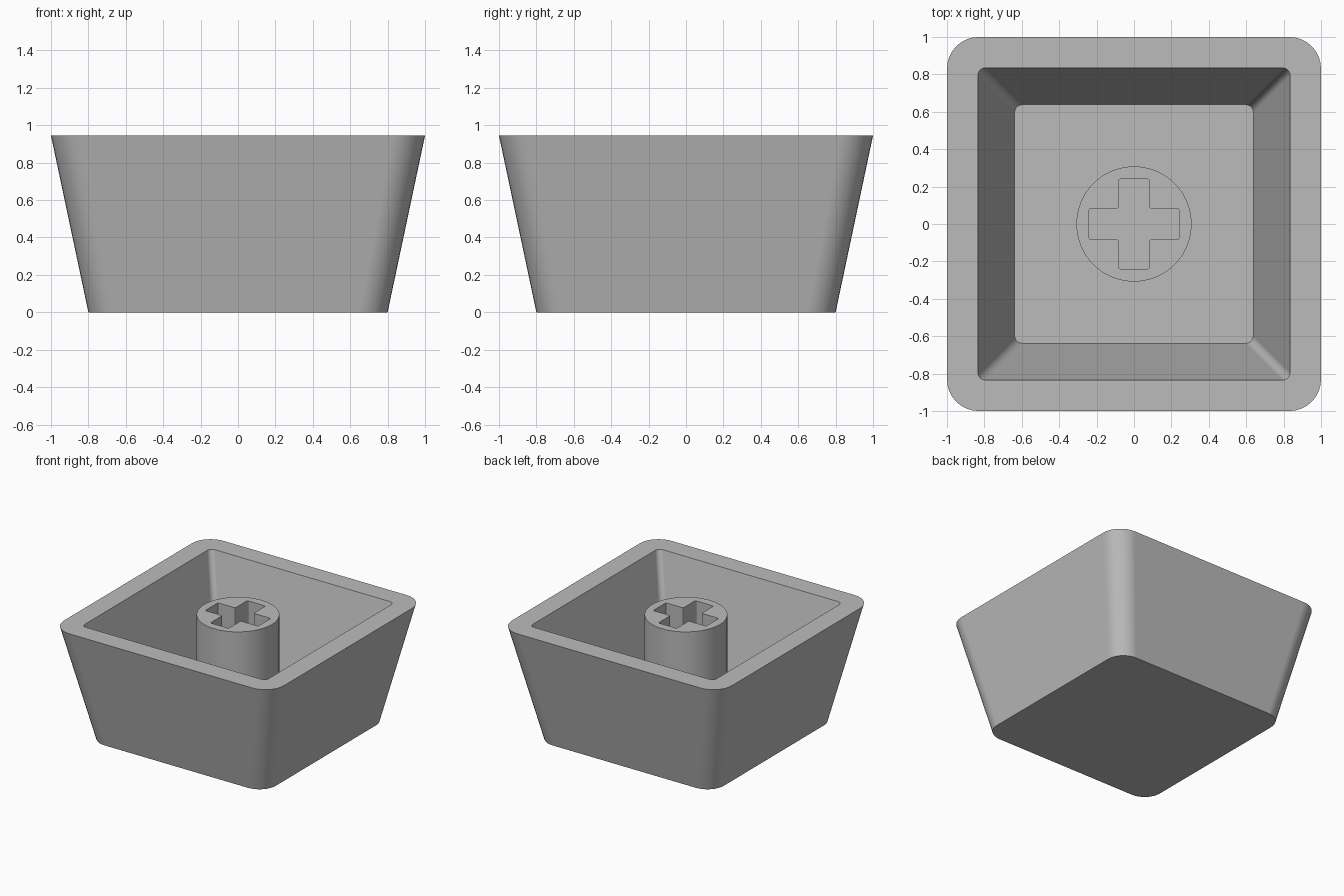
import bpy
import bmesh
from math import sin, cos, pi
from mathutils import Vector

HEIGHT = 0.945
FLOOR = 0.167

if "Cube" in bpy.data.objects:
    bpy.data.objects.remove(bpy.data.objects["Cube"], do_unlink=True)

grey = bpy.data.materials.new("grey plastic")
grey.use_nodes = True
grey.diffuse_color = (0.5, 0.5, 0.5, 1)
grey.node_tree.nodes["Principled BSDF"].inputs["Base Color"].default_value = grey.diffuse_color


def rounded(corners, radius, steps=8):
    """Round every right-angled corner of a closed outline."""
    pts = [Vector(c) for c in corners]
    outline = []
    for i, p in enumerate(pts):
        a = (pts[i - 1] - p).normalized()
        b = (pts[(i + 1) % len(pts)] - p).normalized()
        centre = p + (a + b) * radius
        for k in range(steps + 1):
            t = k / steps * pi / 2
            outline.append(centre - b * radius * cos(t) - a * radius * sin(t))
    return outline


def square(half, radius):
    return rounded([(-half, -half), (half, -half), (half, half), (-half, half)], radius)


def ring(bm, outline, z):
    return [bm.verts.new((p.x, p.y, z)) for p in outline]


def skin(bm, lower, upper):
    n = len(lower)
    for i in range(n):
        j = (i + 1) % n
        bm.faces.new((lower[i], lower[j], upper[j], upper[i]))


def finish(bm, name):
    bmesh.ops.recalc_face_normals(bm, faces=bm.faces)
    mesh = bpy.data.meshes.new(name)
    bm.to_mesh(mesh)
    bm.free()
    mesh.materials.append(grey)
    obj = bpy.data.objects.new(name, mesh)
    bpy.context.collection.objects.link(obj)
    bpy.ops.object.select_all(action='DESELECT')
    obj.select_set(True)
    bpy.context.view_layer.objects.active = obj
    bpy.ops.object.shade_smooth_by_angle(angle=pi / 6)
    weighted = obj.modifiers.new("even shading", 'WEIGHTED_NORMAL')
    weighted.keep_sharp = True


# Tapered hollow shell, open at the top
bm = bmesh.new()
rings = [ring(bm, square(half, radius), z) for half, radius, z in (
    (0.80, 0.15, 0), (1.0, 0.17, HEIGHT), (0.835, 0.04, HEIGHT), (0.638, 0.04, FLOOR))]
for lower, upper in zip(rings, rings[1:]):
    skin(bm, lower, upper)
bm.faces.new(rings[0])
bm.faces.new(rings[-1])
finish(bm, "shell")

# Round stem with a cross-shaped socket
arm, half = 0.24, 0.083
quarter = [Vector((arm, -half)), Vector((arm, half)), Vector((half, half))]
turns = ((1, 0), (0, 1), (-1, 0), (0, -1))
cross = rounded([(p.x * c - p.y * s, p.x * s + p.y * c) for c, s in turns for p in quarter],
                0.01, 3)
circle = [Vector((cos(k * pi / 32), sin(k * pi / 32))) * 0.308 for k in range(64)]

bm = bmesh.new()
ends = []
for z in (FLOOR - 0.01, HEIGHT):
    ends.append([ring(bm, circle, z), ring(bm, cross, z)])
for lower, upper in zip(*ends):
    skin(bm, lower, upper)
for end in ends:
    edges = [bm.edges.get((loop[i - 1], loop[i])) for loop in end for i in range(len(loop))]
    bmesh.ops.triangle_fill(bm, use_beauty=True, edges=edges, normal=(0, 0, 1))
finish(bm, "stem")
